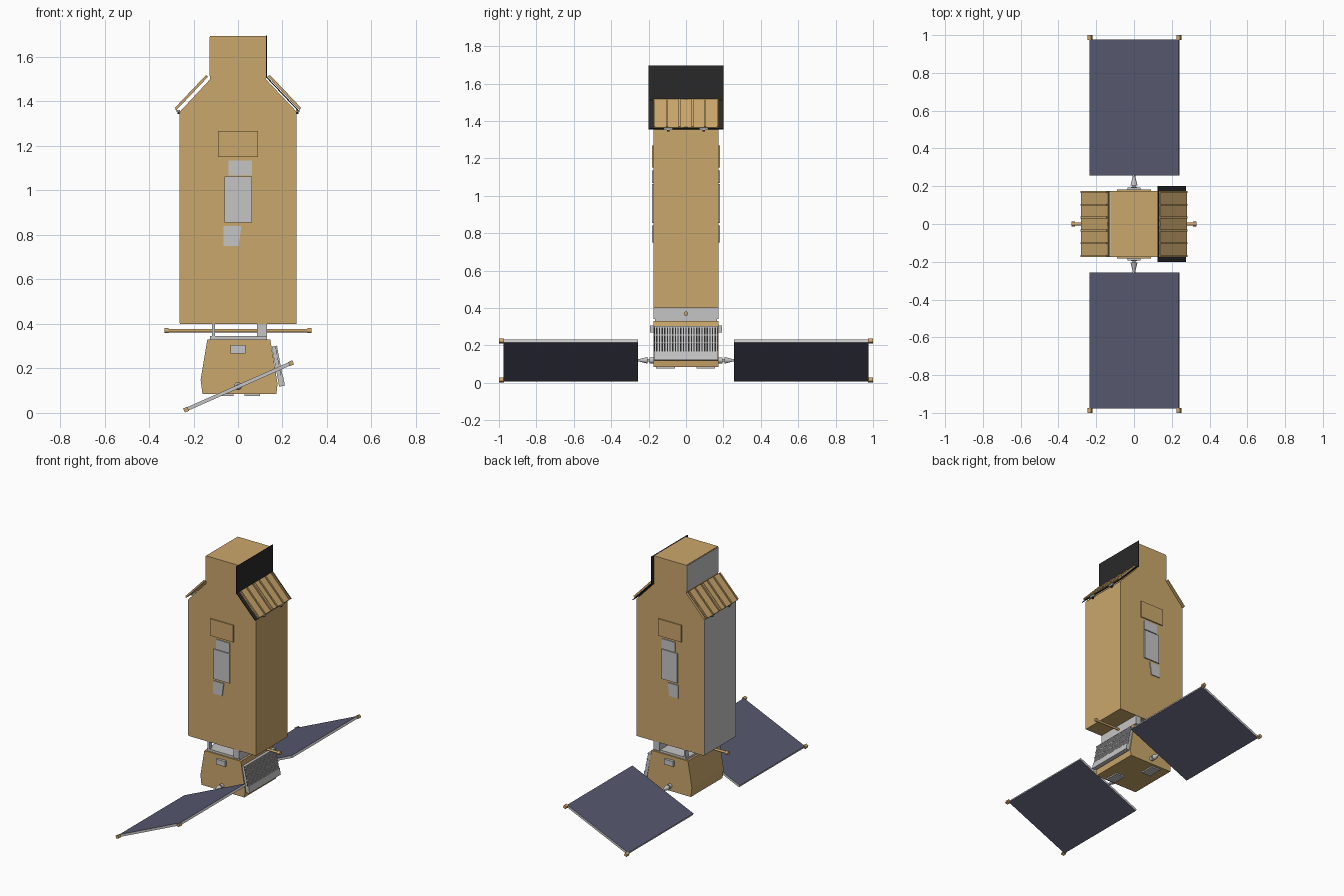
import bpy, bmesh, math
from mathutils import Matrix, Vector

cube = bpy.data.objects.get("Cube")
if cube:
    bpy.data.objects.remove(cube)


def material(name, rgb):
    m = bpy.data.materials.new(name)
    m.use_nodes = True
    m.diffuse_color = (*rgb, 1)
    m.node_tree.nodes["Principled BSDF"].inputs["Base Color"].default_value = (*rgb, 1)
    return m


GOLD = material("gold foil", (0.60, 0.39, 0.15))
GREY = material("light grey", (0.56, 0.56, 0.56))
BLACK = material("black", (0.022, 0.022, 0.022))
SOLAR = material("solar blue", (0.095, 0.10, 0.16))


def finish(name, bm, *mats):
    bmesh.ops.recalc_face_normals(bm, faces=bm.faces)
    me = bpy.data.meshes.new(name)
    bm.to_mesh(me)
    bm.free()
    ob = bpy.data.objects.new(name, me)
    bpy.context.collection.objects.link(ob)
    for m in mats:
        me.materials.append(m)
    return ob


def box(name, lo, hi, mat, frame=Matrix()):
    """Box between two corners, optionally placed in a tilted frame."""
    bm = bmesh.new()
    bmesh.ops.create_cube(bm, size=1)
    lo, hi = Vector(lo), Vector(hi)
    for v in bm.verts:
        v.co = frame @ ((lo + hi) / 2 + v.co * (hi - lo))
    return finish(name, bm, mat)


def prism(name, profile, y, mat):
    """Front outline (x, z) extruded from -y to y."""
    bm = bmesh.new()
    face = bm.faces.new([bm.verts.new((x, -y, z)) for x, z in profile])
    new = bmesh.ops.extrude_face_region(bm, geom=[face])["geom"]
    bmesh.ops.translate(bm, vec=(0, 2 * y, 0),
                        verts=[g for g in new if isinstance(g, bmesh.types.BMVert)])
    return finish(name, bm, mat)


def rod(name, a, b, r1, r2, mat):
    a, b = Vector(a), Vector(b)
    bm = bmesh.new()
    bmesh.ops.create_cone(bm, cap_ends=True, segments=12, radius1=r1, radius2=r2,
                          depth=(b - a).length)
    turn = (b - a).to_track_quat('Z', 'Y').to_matrix().to_4x4()
    bm.transform(Matrix.Translation((a + b) / 2) @ turn)
    for f in bm.faces:
        f.smooth = len(f.verts) == 4
    return finish(name, bm, mat)


def slope_frame(x, z, dx, dz):
    """Local x runs along (dx, dz) in the front plane, local z is its upper normal."""
    u = Vector((dx, 0, dz)).normalized()
    w = Vector((-u.z, 0, u.x))
    return Matrix(((u.x, 0, w.x, x), (0, 1, 0, 0), (u.z, 0, w.z, z), (0, 0, 0, 1)))


# Main body with shoulders and neck
prism("main_body", [(-.26, .4), (.262, .4), (.262, 1.355), (.125, 1.5), (.125, 1.695),
                    (-.125, 1.695), (-.125, 1.5), (-.26, 1.355)], .175, GOLD)
box("side_radiator", (-.264, -.173, .405), (-.259, .173, 1.35), GREY)
box("neck_radiator", (-.129, -.173, 1.515), (-.124, .173, 1.69), GREY)

# Black shade running down the neck and the shoulder
box("neck_shade", (.125, -.2, 1.505), (.13, .2, 1.697), BLACK)
shade = slope_frame(.126, 1.508, .145, -.153)
box("shoulder_shade", (0, -.2, 0), (.21, .2, .005), BLACK, shade)

# Ribbed shoulder covers with small latches
for side, label in ((1, "left"), (-1, "right")):
    if side > 0:
        frame = slope_frame(.13, 1.51, .145, -.153)
    else:
        frame = slope_frame(-.275, 1.357, .145, .153)
    box(label + "_shoulder_cover", (0, -.176, .004), (.208, .176, .009), GOLD, frame)
    for i in range(6):
        y = -.17 + i * .068
        box(label + "_shoulder_rib", (.003, y - .005, .009), (.206, y + .005, .016), GOLD, frame)
    box(label + "_centre_strip", (.003, -.011, .009), (.208, .011, .012), GOLD, frame)
    for y in (-.095, .095):
        x = side * .268
        box(label + "_latch", (x - .008, y - .022, 1.352), (x + .008, y + .022, 1.362), GREY)
        box(label + "_latch_pin", (x - .005, y - .007, 1.343), (x + .005, y + .007, 1.354), BLACK)

# Equipment plates on the front and back
plates = [("gold_panel", -.09, .09, 1.15, 1.268, .008, GOLD),
          ("upper_plate", -.042, .062, 1.068, 1.135, .006, GREY),
          ("middle_plate", -.06, .062, .855, 1.062, .008, GREY)]
for side, label in ((-1, "front"), (1, "back")):
    for part, x0, x1, z0, z1, depth, mat in plates:
        ys = sorted((side * .17, side * (.175 + depth)))
        box(label + "_" + part, (x0, ys[0], z0), (x1, ys[1], z1), mat)
    low = prism(label + "_lower_plate", [(-.065, .75), (.003, .75), (.015, .84), (-.065, .84)],
                .004, GREY)
    low.location.y = side * .177

# Support frame between the body and the base
box("frame_plate", (-.125, -.165, .328), (.13, .165, .345), GREY)
box("frame_wall", (.085, -.173, .34), (.13, .173, .402), GREY)
for y in (-.155, .155):
    box("frame_leg", (-.117, y - .015, .34), (-.103, y + .015, .402), GREY)
rod("cross_boom", (-.32, 0, .37), (.318, 0, .37), .008, .008, GOLD)
for s in (-1, 1):
    rod("boom_tip", (s * .312, 0, .37), (s * .33, 0, .37), .012, .012, GOLD)

# Tapered base
prism("base", [(-.16, .085), (.172, .085), (.178, .13), (.145, .33), (-.138, .33),
               (-.168, .15)], .175, GOLD)
for x, y in ((.065, -.11), (-.055, .105)):
    box("bottom_pad", (x - .035, y - .05, .076), (x + .035, y + .05, .09), GREY)
for s in (-1, 1):
    ys = sorted((s * .172, s * .192))
    box("base_box", (-.034, ys[0], .268), (.034, ys[1], .305), GREY)

# Louvred radiator on the left of the base
lou = slope_frame(.163, .30, .034, -.18)
box("louvre_back", (0, -.172, -.012), (.183, .172, .004), GREY, lou)
box("louvre_recess", (.003, -.17, .004), (.136, .168, .006), BLACK, lou)
box("louvre_sill", (.136, -.172, .004), (.183, .172, .014), GREY, lou)
for i in range(24):
    y = -.163 + i * .0142
    box("louvre_blade", (.004, y - .0038, .005), (.136, y + .0038, .012), GREY, lou)
for x in (0, .044, .089):
    box("louvre_bar", (x, -.172, .004), (x + .006, .172, .013), GREY, lou)

# Tilted solar wings with joints and corner tips
wing = slope_frame(.0025, .119, .475, .21)
half = .258
for s, label in ((1, "back"), (-1, "front")):
    ys = sorted((s * .256, s * .976))
    panel = box(label + "_solar_wing", (-half, ys[0], -.008), (half, ys[1], .008), GREY, wing)
    panel.data.materials.append(SOLAR)
    normal = wing.to_3x3() @ Vector((0, 0, 1))
    for f in panel.data.polygons:
        f.material_index = int(abs(f.normal.dot(normal)) > .9)
    for x in (-half, half):
        ys = sorted((s * .974, s * 1.0))
        box(label + "_wing_tip", (x - .01, ys[0], -.01), (x + .01, ys[1], .01), GOLD, wing)
    rod(label + "_joint_base", (0, s * .17, .12), (0, s * .195, .12), .016, .016, GREY)
    rod(label + "_joint_shaft", (0, s * .19, .12), (0, s * .26, .12), .007, .007, GREY)
    rod(label + "_joint_cone", (0, s * .205, .12), (0, s * .245, .12), .018, .008, GREY)
